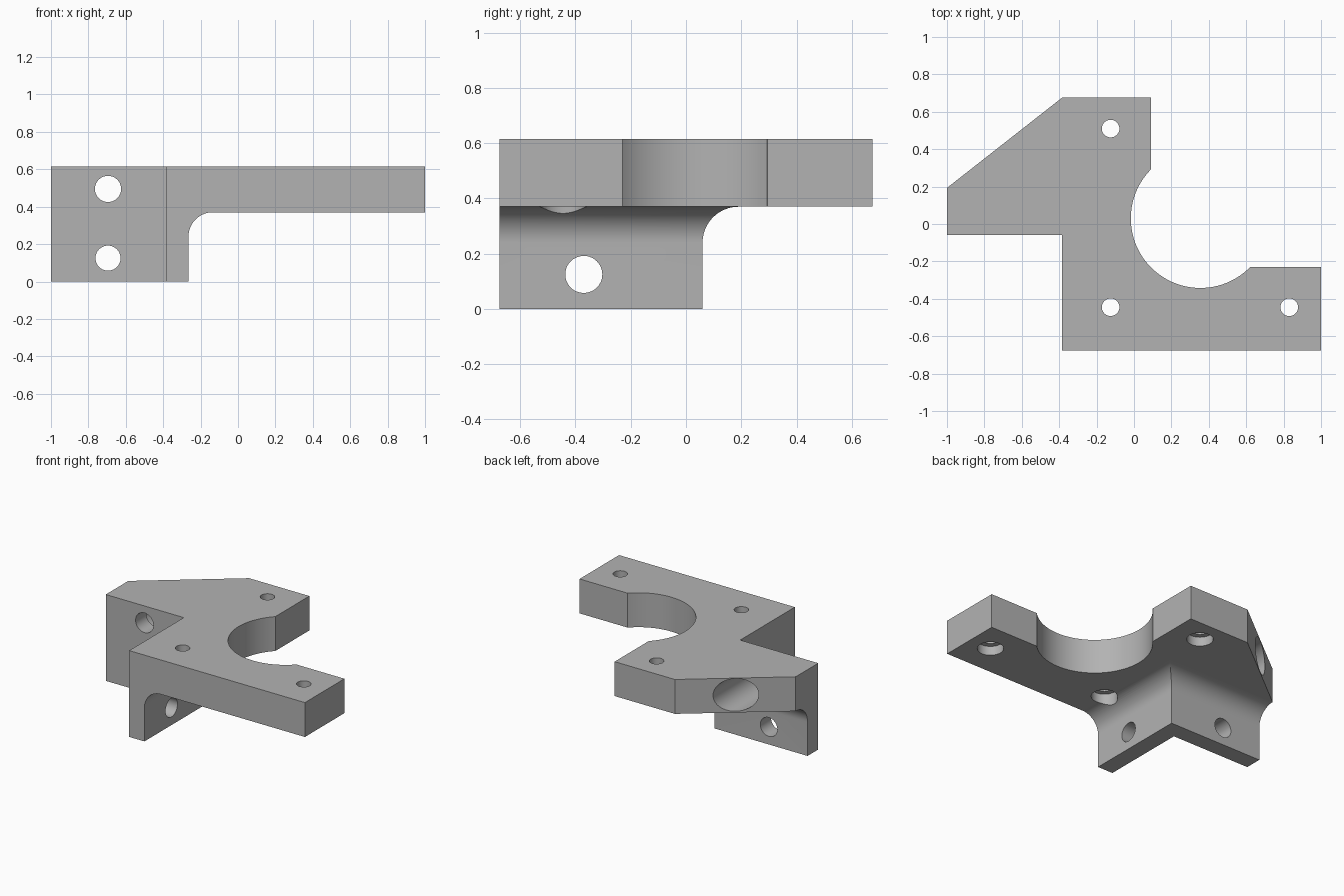
import bpy, bmesh
from math import cos, sin, pi, radians
from mathutils import Vector

if "Cube" in bpy.data.objects:
    bpy.data.objects.remove(bpy.data.objects["Cube"])

UNDER, TOP = 0.37, 0.615          # plate faces
WALL_X, WALL_Y = -0.265, 0.06     # outer wall faces
FILLET = 0.13

grey = bpy.data.materials.new("machined grey")
grey.use_nodes = True
colour = (0.45, 0.45, 0.45, 1)
grey.diffuse_color = colour
grey.node_tree.nodes["Principled BSDF"].inputs["Base Color"].default_value = colour


def loft(name, rings):
    """Solid from a stack of matching rings."""
    bm = bmesh.new()
    loops = [[bm.verts.new(p) for p in ring] for ring in rings]
    n = len(loops[0])
    for a, b in zip(loops, loops[1:]):
        for i in range(n):
            j = (i + 1) % n
            bm.faces.new((a[i], a[j], b[j], b[i]))
    bm.faces.new(loops[0])
    bm.faces.new(loops[-1])
    bmesh.ops.recalc_face_normals(bm, faces=bm.faces)
    mesh = bpy.data.meshes.new(name)
    bm.to_mesh(mesh)
    bm.free()
    obj = bpy.data.objects.new(name, mesh)
    bpy.context.collection.objects.link(obj)
    mesh.materials.append(grey)
    return obj


def prism(name, outline, z0, z1):
    return loft(name, [[(x, y, z) for x, y in outline] for z in (z0, z1)])


def cylinder(start, end, radius, sides=64):
    """Cutter between two points."""
    start, end = Vector(start), Vector(end)
    turn = (end - start).to_track_quat('Z', 'Y')
    ring = [turn @ Vector((radius * cos(2 * pi * i / sides),
                           radius * sin(2 * pi * i / sides), 0)) for i in range(sides)]
    obj = loft("cutter", [[p + c for p in ring] for c in (start, end)])
    obj.hide_render = True
    return obj


def combine(body, other, operation):
    bpy.context.view_layer.objects.active = body
    mod = body.modifiers.new("combine", 'BOOLEAN')
    mod.operation, mod.solver, mod.object = operation, 'EXACT', other
    bpy.ops.object.modifier_apply(modifier=mod.name)
    bpy.data.objects.remove(other)


# Mounting plate
bracket = prism("motor_bracket", [
    (-1, 0.193), (-0.385, 0.675), (0.09, 0.675), (0.09, 0.295), (0.355, 0.03),
    (0.615, -0.23), (1, -0.23), (1, -0.675), (-0.385, -0.675), (-0.385, -0.06),
    (-1, -0.06)], UNDER, TOP)

# L-shaped wall flaring into the plate with a mitred fillet
levels = [(0, 0)]
for i in range(17):
    a = pi / 2 * i / 16
    levels.append((FILLET * (1 - cos(a)), UNDER - FILLET + FILLET * sin(a)))
wall = loft("corner_wall", [[
    (-1, -0.06, z), (-0.385, -0.06, z), (-0.385, -0.675, z),
    (WALL_X + d, -0.675, z), (WALL_X + d, WALL_Y + d, z), (-1, WALL_Y + d, z)]
    for d, z in levels])
combine(bracket, wall, 'UNION')

# Round motor opening
combine(bracket, cylinder((0.355, 0.03, UNDER - 0.05), (0.355, 0.03, 1), 0.372, 128),
        'DIFFERENCE')

# Plate screw holes, counterbored from below
for x, y in ((-0.125, 0.51), (-0.125, -0.445), (0.83, -0.445)):
    combine(bracket, cylinder((x, y, 0.1), (x, y, 1), 0.047), 'DIFFERENCE')
    combine(bracket, cylinder((x, y, 0.1), (x, y, UNDER + 0.065), 0.085), 'DIFFERENCE')

# Wall screw holes, the upper one counterbored from the back
for start, end, r in (
        ((-0.695, -0.3, 0.125), (-0.695, 0.3, 0.125), 0.067),
        ((-0.695, -0.3, 0.495), (-0.695, 0.8, 0.495), 0.07),
        ((-0.695, WALL_Y, 0.495), (-0.695, 0.8, 0.495), 0.116),
        ((-0.6, -0.37, 0.125), (0, -0.37, 0.125), 0.067)):
    combine(bracket, cylinder(start, end, r), 'DIFFERENCE')

bpy.ops.object.select_all(action='DESELECT')
bracket.select_set(True)
bpy.context.view_layer.objects.active = bracket
bpy.ops.object.shade_smooth_by_angle(angle=radians(25))
